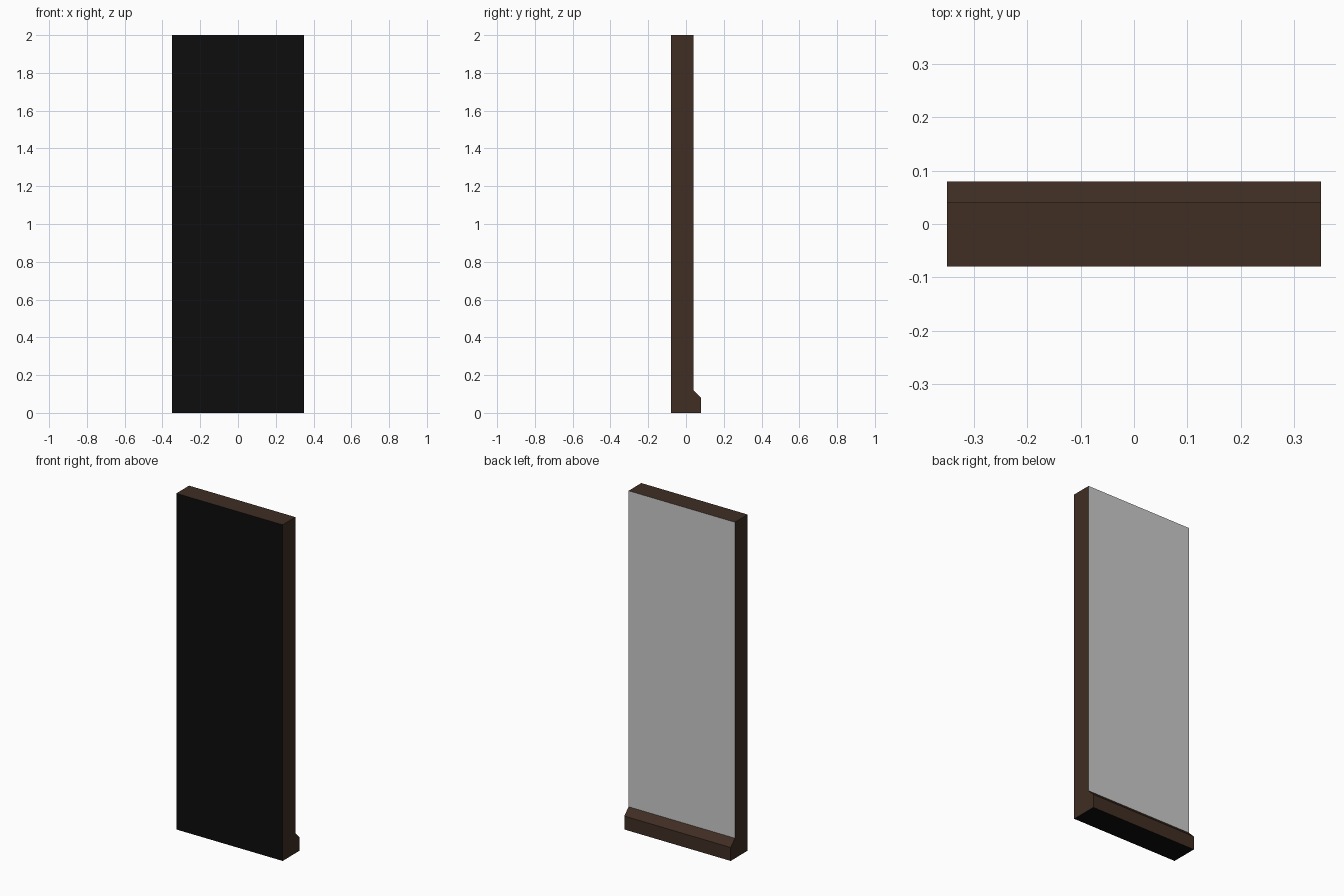
import bpy, bmesh

if "Cube" in bpy.data.objects:
    bpy.data.objects.remove(bpy.data.objects["Cube"])

HALF_WIDTH = 0.35


def material(name, color=None):
    mat = bpy.data.materials.new(name)
    if color:
        mat.diffuse_color = (*color, 1)
    return mat


# side profile (y, z): flat wall with a chamfered skirting at the back foot
profile = [(-0.08, 0), (0.08, 0), (0.08, 0.08), (0.04, 0.12), (0.04, 2), (-0.08, 2)]

bm = bmesh.new()
end = bm.faces.new([bm.verts.new((-HALF_WIDTH, y, z)) for y, z in profile])
swept = bmesh.ops.extrude_face_region(bm, geom=[end], use_keep_orig=True)
moved = [v for v in swept["geom"] if isinstance(v, bmesh.types.BMVert)]
bmesh.ops.translate(bm, verts=moved, vec=(2 * HALF_WIDTH, 0, 0))
bmesh.ops.recalc_face_normals(bm, faces=bm.faces)

# brown trim, black front and underside, plain grey wall above the skirting
for face in bm.faces:
    n, c = face.normal, face.calc_center_median()
    if n.y < -0.9 or n.z < -0.9:
        face.material_index = 1
    elif n.y > 0.9 and c.z > 0.5:
        face.material_index = 2

mesh = bpy.data.meshes.new("wall_section")
bm.to_mesh(mesh)
bm.free()
mesh.materials.append(material("brown_trim", (0.05, 0.027, 0.017)))
mesh.materials.append(material("black_front", (0.004, 0.004, 0.004)))
mesh.materials.append(material("plain_wall"))
wall = bpy.data.objects.new("wall_section", mesh)
bpy.context.collection.objects.link(wall)

for m in bpy.data.materials:
    if m.users and not m.is_grease_pencil:
        m.use_nodes = True
        m.node_tree.nodes["Principled BSDF"].inputs["Base Color"].default_value = m.diffuse_color
